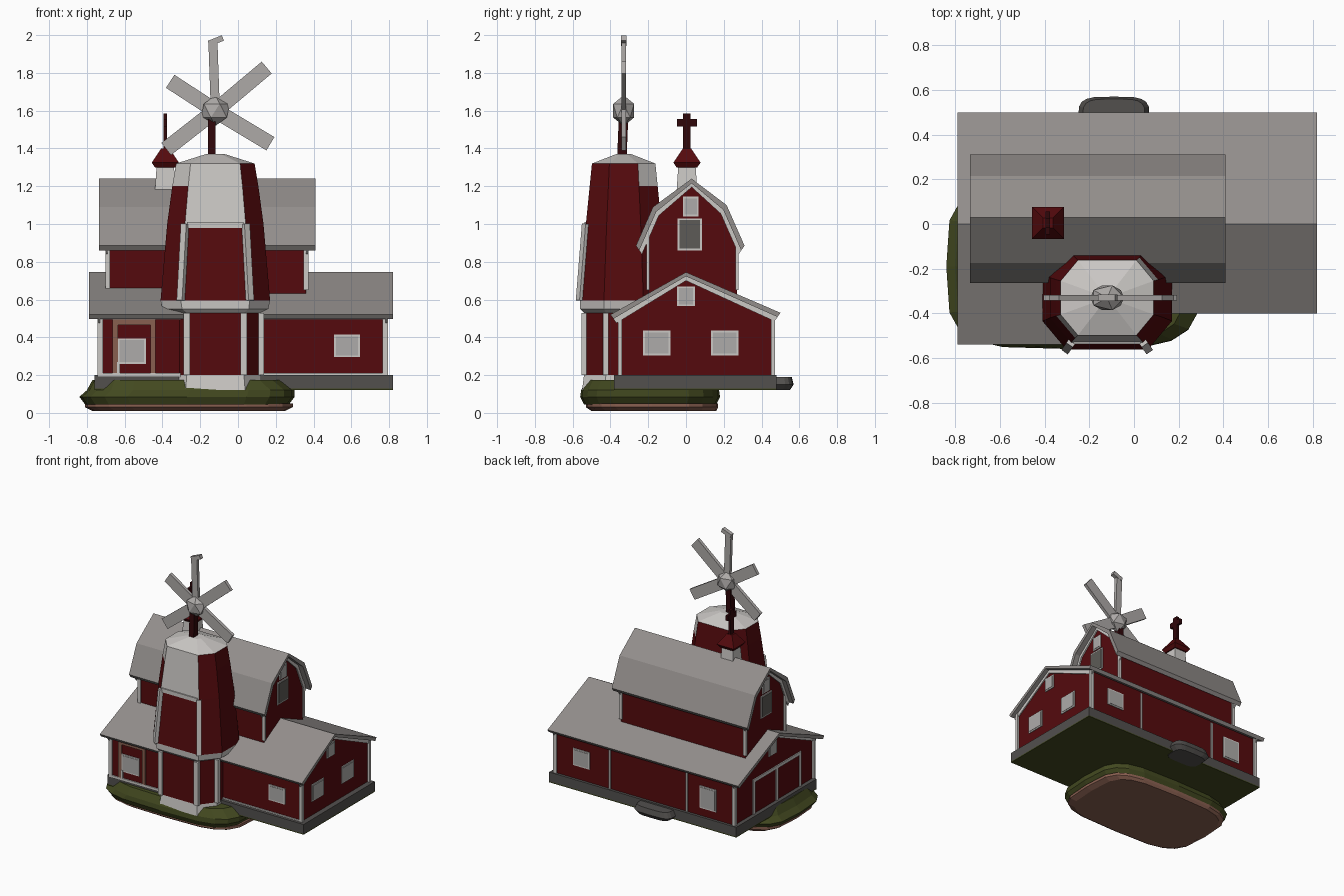
import bpy, bmesh, math
from mathutils import Vector, Matrix

if "Cube" in bpy.data.objects:
    bpy.data.objects.remove(bpy.data.objects["Cube"])


def material(name, r, g, b):
    m = bpy.data.materials.new(name)
    m.use_nodes = True
    m.diffuse_color = (r, g, b, 1)
    bsdf = next(n for n in m.node_tree.nodes if n.type == 'BSDF_PRINCIPLED')
    bsdf.inputs["Base Color"].default_value = (r, g, b, 1)
    bsdf.inputs["Roughness"].default_value = 0.9
    return m


RED = material("barn red", .09, .003, .004)
ROOF = material("roof grey", .29, .27, .26)
WHITE = material("trim white", .60, .58, .56)
GREEN = material("grass green", .055, .066, .014)
STONE = material("foundation grey", .085, .08, .076)
EARTH = material("earth brown", .25, .115, .08)
GLASS = material("window grey", .42, .41, .40)
DARK = material("loft window grey", .11, .105, .095)
MAROON = material("dark maroon", .03, .002, .003)
BLADE = material("blade grey", .42, .40, .39)


def finish(name, bm, *mats):
    bmesh.ops.recalc_face_normals(bm, faces=bm.faces)
    me = bpy.data.meshes.new(name)
    bm.to_mesh(me)
    bm.free()
    for m in mats:
        me.materials.append(m)
    ob = bpy.data.objects.new(name, me)
    bpy.context.collection.objects.link(ob)
    return ob


def box(name, x0, x1, y0, y1, z0, z1, mat):
    bm = bmesh.new()
    bmesh.ops.create_cube(bm, size=1)
    for v in bm.verts:
        v.co = (x0 if v.co.x < 0 else x1, y0 if v.co.y < 0 else y1, z0 if v.co.z < 0 else z1)
    return finish(name, bm, mat)


def prism(name, profile, x0, x1, mat):
    """Extrude a (y, z) profile along x."""
    bm = bmesh.new()
    face = bm.faces.new([bm.verts.new((x0, y, z)) for y, z in profile])
    new = bmesh.ops.extrude_face_region(bm, geom=[face])["geom"]
    bmesh.ops.translate(bm, vec=(x1 - x0, 0, 0), verts=[g for g in new if isinstance(g, bmesh.types.BMVert)])
    return finish(name, bm, mat)


def band(name, line, t0, t1, x0, x1, mat):
    """Bent strip following a roof line, between two depths below it."""
    ridge = max(line, key=lambda p: p[1])[0]

    def inset(t):
        return [(y - math.copysign(t * .7, y - ridge) * (abs(y - ridge) > .01), z - t) for y, z in line]
    return prism(name, inset(t0) + inset(t1)[::-1], x0, x1, mat)


def beam(name, p, q, w, d, mat):
    """Bar from p to q; for bars in the xz plane w is measured along y."""
    p, q = Vector(p), Vector(q)
    bm = bmesh.new()
    bmesh.ops.create_cube(bm, size=1)
    rot = (q - p).to_track_quat('Z', 'Y').to_matrix().to_4x4()
    size = Matrix.Diagonal((w, d, (q - p).length, 1))
    bm.transform(Matrix.Translation((p + q) / 2) @ rot @ size)
    return finish(name, bm, mat)


def loft(name, rings, mats, rule=lambda level, side: 0):
    """Skin stacked rings, closing both ends."""
    bm = bmesh.new()
    rows = [[bm.verts.new(p) for p in ring] for ring in rings]
    n = len(rows[0])
    for k in range(len(rows) - 1):
        for i in range(n):
            j = (i + 1) % n
            f = bm.faces.new((rows[k][i], rows[k][j], rows[k + 1][j], rows[k + 1][i]))
            f.material_index = rule(k, i)
    bm.faces.new(rows[0]).material_index = rule(0, 0)
    bm.faces.new(rows[-1]).material_index = rule(len(rows) - 2, 0)
    return finish(name, bm, *mats)


def oval(cx, cy, rx, ry, z, n=20, power=.5):
    def s(v):
        return math.copysign(abs(v) ** power, v)
    turn = [2 * math.pi * i / n for i in range(n)]
    return [(cx + rx * s(math.cos(a)), cy + ry * s(math.sin(a)), z) for a in turn]


def window(name, axis, at, side, c, z0, z1, half, pane=GLASS):
    """White plate with a pane; axis is the wall normal, side its sign."""
    for part, grow, depth, mat in (("frame", .01, .006, WHITE), ("pane", 0, .009, pane)):
        a, b = sorted((at, at + side * depth))
        u0, u1 = c - half - grow, c + half + grow
        span = (a, b, u0, u1) if axis == 'x' else (u0, u1, a, b)
        box(f"{name}_{part}", *span, z0 - grow, z1 + grow, mat)


# Ground: earth slab, grass mound, stone foundation with grass underside
loft("earth_slab", [oval(-.26, -.17, .51, .33, .01), oval(-.26, -.18, .55, .35, .03),
                    oval(-.26, -.18, .55, .35, .05)], [EARTH])
loft("grass_mound", [oval(-.27, -.19, .54, .35, .045), oval(-.27, -.19, .57, .37, .085),
                     oval(-.25, -.19, .55, .365, .12), oval(-.27, -.19, .50, .335, .175)], [GREEN])
for nm, x0, x1, y0 in (("main", -.1, .82, -.38), ("wing", -.76, -.1, -.49)):
    box(nm + "_foundation", x0, x1, y0, .48, .13, .2, STONE)
    box(nm + "_underside", x0, x1, y0, .48, .122, .13, GREEN)
loft("back_step", [oval(-.09, .47, .13, .08, .12), oval(-.09, .47, .16, .1, .15),
                   oval(-.09, .47, .14, .09, .19)], [STONE])

# Lower barn, deeper on the side with the wing
for nm, x0, x1, y0, r0, r1 in (("main", -.1, .78, -.35, -.1, .82), ("wing", -.73, -.1, -.49, -.79, -.1)):
    prism(nm + "_walls", [(y0, .19), (y0, .51), (0, .715), (.46, .515), (.46, .19)], x0, x1, RED)
    line = [(y0 - .05, .52), (0, .745), (.5, .53)]
    band(nm + "_roof", line, 0, .022, r0, r1, ROOF)
    end, sg = (x1, 1) if x1 > 0 else (x0, -1)
    a, b = sorted((end, end + sg * .008))
    band(nm + "_gable_trim", line, .022, .045, a, b, WHITE)
    for y in (y0, .46):
        box(nm + "_corner_trim", end - .014, end + .014, y - .01, y + .01, .19, .52, WHITE)
    box(nm + "_skirting", x0, x1, y0 - .008, y0, .19, .21, WHITE)
    box(nm + "_eave_trim", x0, x1, y0 - .008, y0, .495, .515, WHITE)
    window(nm + "_attic_window", 'x', end, sg, 0, .575, .66, .037)
for x in (-.33, .32):
    box("back_batten", x - .007, x + .007, .46, .468, .2, .5, WHITE)
for y in (-.155, .205):
    window("side_window", 'x', .78, 1, y, .315, .425, .063)
window("front_window", 'y', -.35, -1, .577, .305, .405, .058)
window("back_window", 'y', .46, 1, .56, .31, .42, .06)
window("back_tall_window", 'y', .46, 1, -.51, .27, .42, .06)

# Wing front door and gable barn door
window("wing_window", 'y', -.49, -1, -.562, .27, .385, .065)
box("door_side_trim", -.64, -.625, -.498, -.49, .2, .27, WHITE)
for x in (-.65, -.45):
    box("door_post", x - .014, x + .014, -.498, -.49, .2, .48, EARTH)
box("door_lintel", -.664, -.436, -.498, -.49, .465, .495, EARTH)
for y in (-.33, -.05, .23):
    box("barn_door_post", -.738, -.73, y - .012, y + .012, .2, .46, WHITE)
box("barn_door_lintel", -.738, -.73, -.342, .242, .44, .464, WHITE)

# Upper barn with gambrel roof
gambrel = [(-.265, .885), (-.175, 1.09), (.03, 1.24), (.215, 1.10), (.31, .885)]
prism("upper_walls", [(-.2, .55), (-.2, .95), (-.14, 1.06), (.03, 1.2), (.18, 1.07), (.27, .93), (.27, .55)],
      -.69, .36, RED)
band("upper_roof", gambrel, 0, .025, -.735, .41, ROOF)
for x, sg in ((.36, 1), (-.69, -1)):
    a, b = sorted((x, x + sg * .01))
    band("upper_gable_trim", gambrel, .025, .045, a, b, WHITE)
    for y in (-.2, .27):
        box("upper_corner_trim", x - .012, x + .012, y - .008, y + .008, .65, .93, WHITE)
    window("loft_window", 'x', x, sg, .02, .87, 1.02, .055, DARK)
    window("loft_vent", 'x', x, sg, .025, 1.05, 1.135, .032)

# Silo tower: eight-sided, flared above a white belt
CX, CY = -.12, -.33
OCT = [(-.63, -1), (.63, -1), (1, -.45), (1, .45), (.63, 1), (-.63, 1), (-1, .45), (-1, -.45)]


def ring(z, rx, ry):
    return [(CX + x * rx, CY + y * ry, z) for x, y in OCT]


tower = [ring(*r) for r in ((.12, .25, .22), (.2, .24, .21), (.53, .24, .21), (.55, .28, .23), (.595, .29, .232),
                            (1.0, .255, .20), (1.2, .228, .18), (1.32, .208, .168), (1.37, .05, .04))]


def tower_paint(level, side):
    white = level in (0, 2, 3, 7) or (level >= 5 and side == 0) or (level == 6 and side in (3, 7))
    return 1 if white else 0


loft("silo_tower", tower, [RED, WHITE], tower_paint)
for i in (7, 0, 1, 2):
    beam("lower_tower_post", tower[1][i], tower[2][i], .035, .028, WHITE)
for i in (0, 1):
    beam("upper_tower_post", tower[4][i], tower[5][i], .035, .028, WHITE)
box("panel_lintel", -.27, .03, -.538, -.52, .98, 1.01, WHITE)

# Windmill
HUB = Vector((CX, CY, 1.6))
beam("windmill_pole", (-.14, CY - .01, 1.34), (-.14, CY, 1.58), .04, .05, MAROON)
bm = bmesh.new()
bmesh.ops.create_icosphere(bm, subdivisions=1, radius=.065)
bm.transform(Matrix.Translation(HUB) @ Matrix.Diagonal((1.3, 1, 1.25, 1)))
finish("windmill_hub", bm, BLADE)
for angle, length in ((92, .37), (40, .355), (-31, .34), (-142, .33), (147, .285)):
    a = math.radians(angle)
    tip = HUB + Vector((math.cos(a), 0, math.sin(a))) * length
    beam("windmill_blade", HUB, tip, .025, .048 if angle == 92 else .082, BLADE)
beam("blade_tip", (CX - .035, CY, 1.955), (CX + .04, CY, 1.985), .03, .03, BLADE)

# Cupola with cross finial
KX, KY = -.385, .005


def square(z, h):
    return [(KX + sx * h, KY + sy * h, z) for sx, sy in ((-1, -1), (1, -1), (1, 1), (-1, 1))]


loft("cupola_base", [square(1.17, .055), square(1.32, .045)], [WHITE])
loft("cupola_roof", [square(1.30, .055), square(1.325, .072), square(1.4, .022)], [RED])
box("finial_pole", KX - .01, KX + .01, KY - .02, KY + .02, 1.39, 1.585, MAROON)
box("finial_bar", KX - .01, KX + .01, KY - .052, KY + .052, 1.515, 1.555, MAROON)
